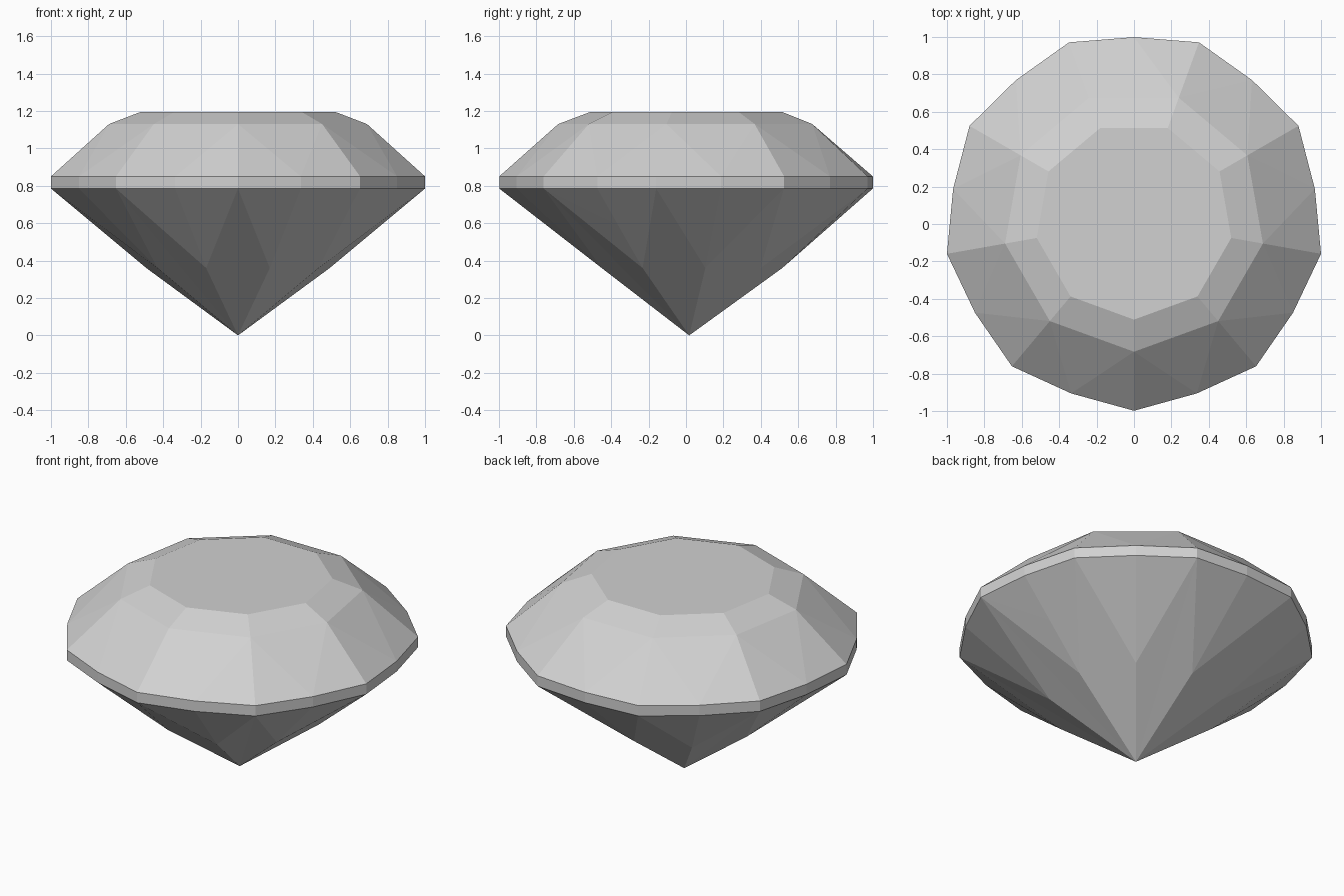
import bpy
import math

if "Cube" in bpy.data.objects:
    bpy.data.objects.remove(bpy.data.objects["Cube"], do_unlink=True)

SIDES = 9
STEP = 2 * math.pi / SIDES
CENTRE_Y = 0.017

grey = bpy.data.materials.new("pale grey")
grey.use_nodes = True
colour = (0.64, 0.64, 0.64, 1)
grey.diffuse_color = colour
grey.node_tree.nodes["Principled BSDF"].inputs["Base Color"].default_value = colour


def ring(radius, z, half=0):
    """Nine points, starting at the front; half=0.5 turns them between corners."""
    angles = [-math.pi / 2 + (k + half) * STEP for k in range(SIDES)]
    return [(radius * math.cos(a), CENTRE_Y + radius * math.sin(a), z) for a in angles]


def build(name, rings, facets):
    """Repeat facets, given as (ring, offset) corners, around the axis."""
    verts, starts = [], []
    for points in rings:
        starts.append(len(verts))
        verts += points
    faces = [[starts[r] + (k + o) % len(rings[r]) for r, o in facet]
             for k in range(SIDES) for facet in facets]
    mesh = bpy.data.meshes.new(name)
    mesh.from_pydata(verts, [], faces)
    mesh.materials.append(grey)
    obj = bpy.data.objects.new(name, mesh)
    bpy.context.collection.objects.link(obj)
    return obj


# Shared rings: corners and mid points of the girdle edges
CORNER, MID = 1.0154, 0.982
Z_LOW, Z_HIGH = 0.785, 0.85
top_corner, top_mid = ring(CORNER, Z_HIGH), ring(MID, Z_HIGH, 0.5)
low_corner, low_mid = ring(CORNER, Z_LOW), ring(MID, Z_LOW, 0.5)
shoulder, rim = ring(0.70, 1.13), ring(0.528, 1.195)

# Flat table on top
table = bpy.data.meshes.new("table")
table.from_pydata(rim, [], [range(SIDES)])
table.materials.append(grey)
bpy.context.collection.objects.link(bpy.data.objects.new("table", table))

# Crown: bevel around the table, then triangles down to the girdle
build("crown", [rim, shoulder, top_corner, top_mid], [
    [(0, 0), (1, 0), (1, 1), (0, 1)],
    [(1, 0), (3, 0), (1, 1)],
    [(1, 0), (2, 0), (3, 0)],
    [(1, 1), (3, 0), (2, 1)],
])

# Girdle: thin upright band
build("girdle", [low_corner, low_mid, top_corner, top_mid], [
    [(0, 0), (1, 0), (3, 0), (2, 0)],
    [(1, 0), (0, 1), (2, 1), (3, 0)],
])

# Pavilion: pairs of facets meeting on a ridge down to the point
upper, lower = ring(0.76, 0.59, 0.5), ring(0.4976, 0.36, 0.5)
tip = [(0, CENTRE_Y, 0)]
build("pavilion", [low_corner, low_mid, upper, lower, tip], [
    [(0, 0), (2, 0), (1, 0)],
    [(0, 1), (1, 0), (2, 0)],
    [(0, 0), (3, 0), (2, 0)],
    [(0, 1), (2, 0), (3, 0)],
    [(0, 0), (4, 0), (3, 0)],
    [(0, 1), (3, 0), (4, 0)],
])
